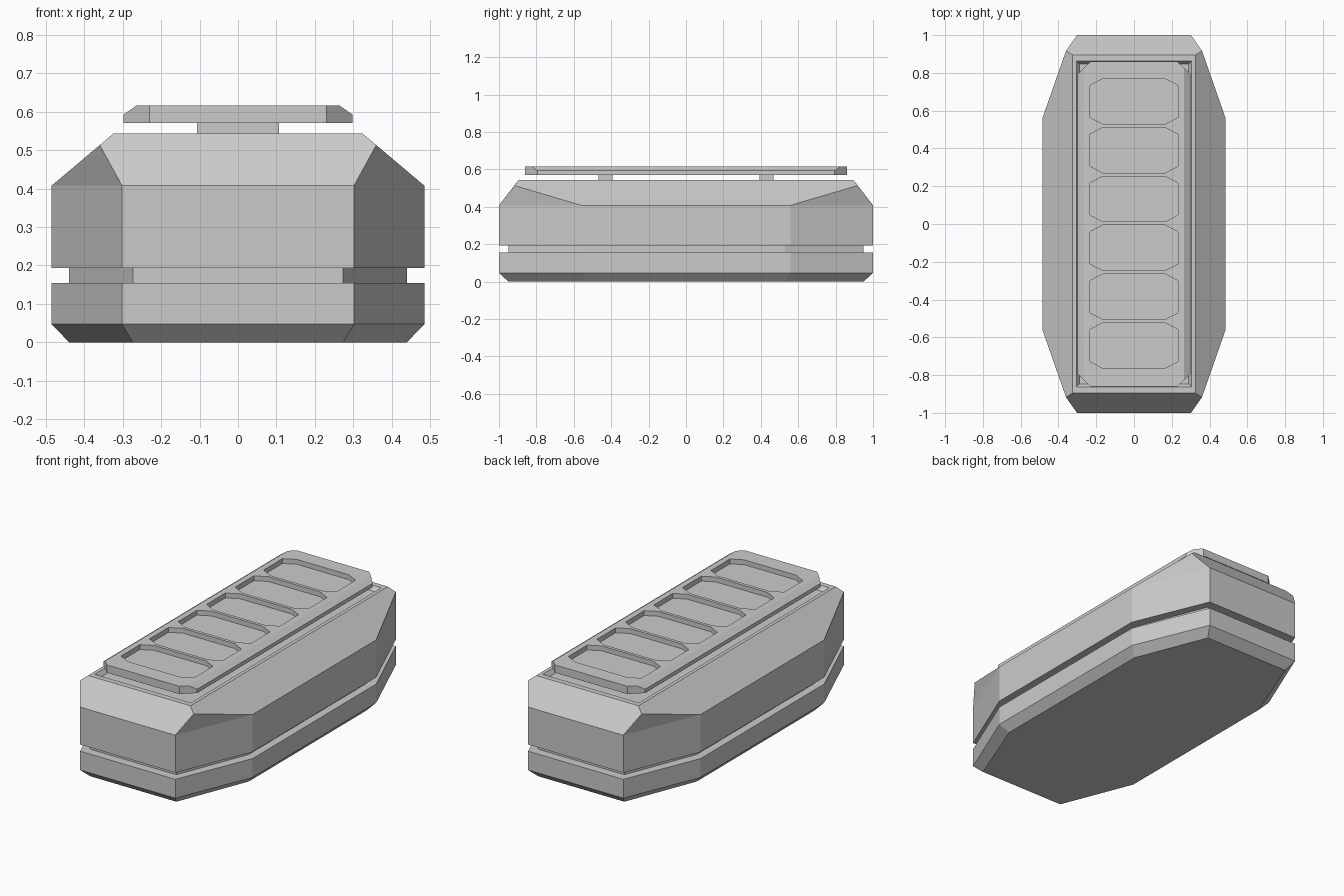
import bpy, bmesh
from mathutils import Vector

if "Cube" in bpy.data.objects:
    bpy.data.objects.remove(bpy.data.objects["Cube"])


def make(name, bm):
    bmesh.ops.recalc_face_normals(bm, faces=bm.faces[:])
    me = bpy.data.meshes.new(name)
    bm.to_mesh(me)
    bm.free()
    ob = bpy.data.objects.new(name, me)
    bpy.context.collection.objects.link(ob)
    return ob


def octagon(x, y, cx, cy, oy=0):
    """Half sizes x, y; cx, cy are where the corner cuts start."""
    return [(cx, oy - y), (x, oy - cy), (x, oy + cy), (cx, oy + y),
            (-cx, oy + y), (-x, oy + cy), (-x, oy - cy), (-cx, oy - y)]


def rect(x, y):
    return [(x, -y), (x, y), (-x, y), (-x, -y)]


def ring(bm, pts, z):
    return [bm.verts.new((x, y, z)) for x, y in pts]


def bridge(bm, a, b):
    n = len(a)
    for i in range(n):
        bm.faces.new((a[i], a[(i + 1) % n], b[(i + 1) % n], b[i]))


def loft(bm, rings):
    for a, b in zip(rings, rings[1:]):
        bridge(bm, a, b)


def box(bm, lo, hi):
    pts = [(lo[0], lo[1]), (hi[0], lo[1]), (hi[0], hi[1]), (lo[0], hi[1])]
    a, b = ring(bm, pts, lo[2]), ring(bm, pts, hi[2])
    bridge(bm, a, b)
    bm.faces.new(a)
    bm.faces.new(b)


# Body: chamfered base, groove and upper walls
full = octagon(0.485, 1.0, 0.302, 0.56)
inset = octagon(0.44, 0.95, 0.274, 0.53)
bm = bmesh.new()
rings = [ring(bm, p, z) for p, z in (
    (inset, 0), (full, 0.047), (full, 0.155), (inset, 0.155),
    (inset, 0.193), (full, 0.193), (full, 0.408))]
bm.faces.new(rings[0])
loft(bm, rings)

# Sloped shoulders with triangular corner facets
o = rings[-1]
c = ring(bm, rect(0.36, 0.917), 0.5135)
t = ring(bm, rect(0.325, 0.895), 0.543)
for i in range(4):
    j = (i + 1) % 4
    bm.faces.new((o[2 * i], o[2 * i + 1], c[i]))
    bm.faces.new((o[2 * i + 1], o[(2 * i + 2) % 8], c[j], t[j], t[i], c[i]))

# Shallow tray in the top
lip = ring(bm, rect(0.305, 0.863), 0.543)
floor = ring(bm, rect(0.288, 0.846), 0.52)
loft(bm, [t, lip, floor])
bm.faces.new(floor)
make("body", bm)

# Supports holding up the top panel
for side, name in ((-1, "front_support"), (1, "back_support")):
    bm = bmesh.new()
    y = side * 0.43
    box(bm, (-0.107, y - 0.037, 0.515), (0.107, y + 0.037, 0.575))
    make(name, bm)

# Top panel: slab with cut corners and bevelled long edges
bm = bmesh.new()
box(bm, (-0.298, -0.86, 0.571), (0.298, 0.86, 0.616))
cuts = []
for sx in (-1, 1):
    cuts.append((Vector((sx * 0.298, 0, 0.593)), Vector((sx * 0.023, 0, 0.033))))
    for sy in (-1, 1):
        cuts.append((Vector((sx * 0.23, sy * 0.86, 0)),
                     Vector((sx * 0.065, sy * 0.068, 0))))
for co, no in cuts:
    geom = bm.verts[:] + bm.edges[:] + bm.faces[:]
    bmesh.ops.bisect_plane(bm, geom=geom, dist=1e-6, plane_co=co,
                           plane_no=no.normalized(), clear_outer=True)
    bmesh.ops.holes_fill(bm, edges=[e for e in bm.edges if e.is_boundary], sides=0)
panel = make("top_panel", bm)

# Row of six pockets sunk into the panel
bm = bmesh.new()
for i in range(6):
    pts = octagon(0.232, 0.12, 0.165, 0.085, (i - 2.5) * 0.2585 + 0.003)
    a, b = ring(bm, pts, 0.588), ring(bm, pts, 0.65)
    bridge(bm, a, b)
    bm.faces.new(a)
    bm.faces.new(b)
cutter = make("pocket_cutter", bm)
cutter.hide_render = True
cutter.display_type = 'WIRE'
mod = panel.modifiers.new("pockets", 'BOOLEAN')
mod.operation = 'DIFFERENCE'
mod.solver = 'EXACT'
mod.object = cutter
